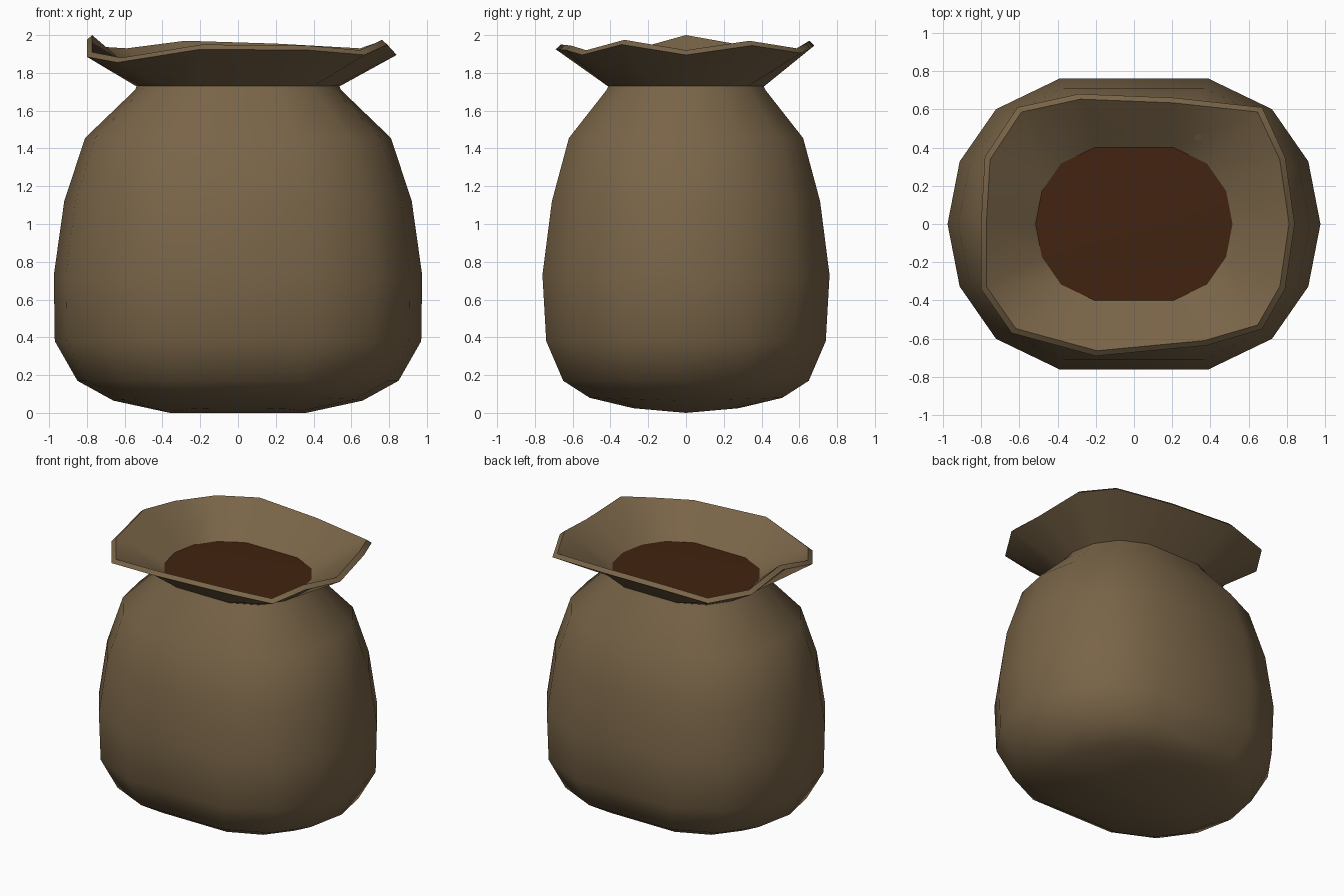
import bpy, bmesh, math

if "Cube" in bpy.data.objects:
    bpy.data.objects.remove(bpy.data.objects["Cube"], do_unlink=True)


def make_material(name, rgb):
    mat = bpy.data.materials.new(name)
    mat.use_nodes = True
    mat.diffuse_color = (*rgb, 1)
    mat.node_tree.nodes["Principled BSDF"].inputs["Base Color"].default_value = (*rgb, 1)
    return mat


# Fourteen-sided section, mirrored from one quarter
QUARTER = [(1, 0), (0.935, 0.43), (0.74, 0.79), (0.4, 1)]
HALF = QUARTER + [(-x, y) for x, y in reversed(QUARTER)]
SECTION = HALF + [(x, -y) for x, y in reversed(HALF[1:-1])]
SIDES = len(SECTION)


def ring(rx, ry, z, lift=0):
    """Scaled section; lift raises it towards the front and back."""
    return [(x * rx, y * ry, z + lift * abs(y)) for x, y in SECTION]


def add_rings(bm, rings):
    loops = [[bm.verts.new(p) for p in r] for r in rings]
    for low, high in zip(loops, loops[1:]):
        for i in range(SIDES):
            j = (i + 1) % SIDES
            bm.faces.new((low[i], low[j], high[j], high[i]))
    return loops


def finish(name, bm, mat, angle):
    mesh = bpy.data.meshes.new(name)
    bm.to_mesh(mesh)
    bm.free()
    mesh.materials.append(mat)
    obj = bpy.data.objects.new(name, mesh)
    bpy.context.collection.objects.link(obj)
    bpy.ops.object.select_all(action="DESELECT")
    obj.select_set(True)
    bpy.context.view_layer.objects.active = obj
    bpy.ops.object.shade_smooth_by_angle(angle=math.radians(angle))
    return obj


burlap = make_material("burlap", (0.19, 0.128, 0.064))
soil = make_material("soil", (0.054, 0.017, 0.005))

# Sack body with a slightly keeled base
bm = bmesh.new()
loops = add_rings(bm, [
    ring(0.36, 0.28, 0, 0.025), ring(0.66, 0.51, 0.065, 0.015),
    ring(0.85, 0.65, 0.17), ring(0.97, 0.74, 0.38),
    ring(0.975, 0.76, 0.73), ring(0.92, 0.71, 1.12),
    ring(0.81, 0.62, 1.455), ring(0.545, 0.42, 1.71),
    ring(0.53, 0.405, 1.745)])
base = loops[0]
half = SIDES // 2
bm.faces.new(base[half::-1])
bm.faces.new([base[0]] + base[:half - 1:-1])
finish("sack_body", bm, burlap, 50)

# Floppy open collar with a thin lip
LIP = [(0.84, 0, 1.92), (0.79, 0.35, 1.97), (0.67, 0.61, 1.93),
       (0.21, 0.66, 1.955), (-0.29, 0.68, 1.97), (-0.61, 0.61, 1.93),
       (-0.78, 0.35, 1.94), (-0.8, 0, 2.0), (-0.8, -0.34, 1.91),
       (-0.64, -0.57, 1.88), (-0.2, -0.69, 1.95), (0.38, -0.635, 1.945),
       (0.67, -0.55, 1.92), (0.79, -0.34, 1.975)]
bm = bmesh.new()
add_rings(bm, [
    ring(0.54, 0.415, 1.73),
    [(x, y, z - 0.025) for x, y, z in LIP],
    [(x * 0.965, y * 0.96, z) for x, y, z in LIP],
    ring(0.515, 0.4, 1.75)])
finish("collar", bm, burlap, 35)

# Soil filling the mouth
bm = bmesh.new()
edge = [bm.verts.new(p) for p in ring(0.52, 0.405, 1.75)]
centre = bm.verts.new((0, 0, 1.765))
for i in range(SIDES):
    bm.faces.new((edge[i], edge[(i + 1) % SIDES], centre))
finish("soil_fill", bm, soil, 40)
